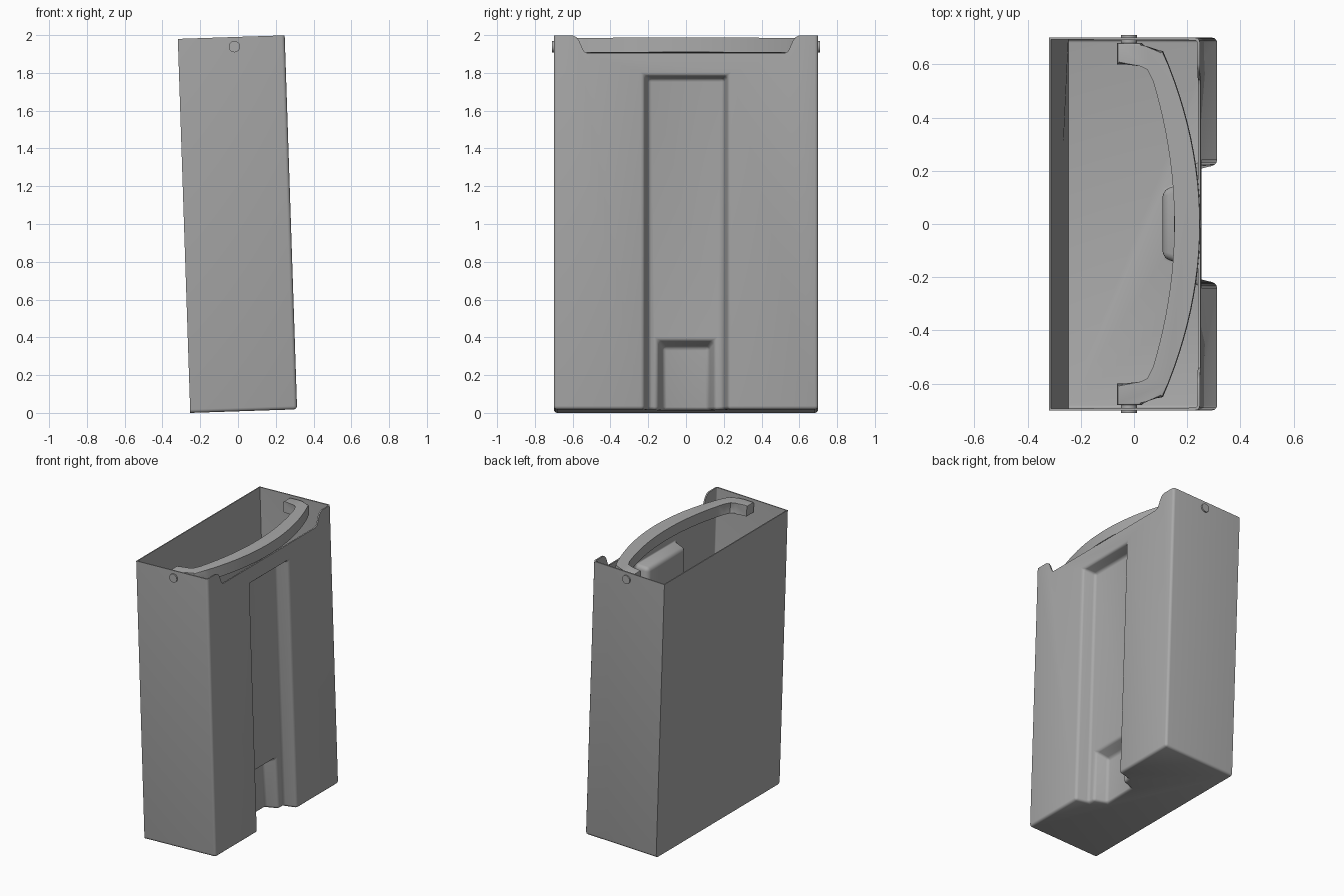
import bpy, bmesh, math
from mathutils import Matrix

if "Cube" in bpy.data.objects:
    bpy.data.objects.remove(bpy.data.objects["Cube"], do_unlink=True)

W, D, H = 0.283, 0.70, 1.981      # half width, half depth, height
TILT = Matrix.Translation((0.03, 0, 0.0094)) @ Matrix.Rotation(math.radians(-1.9), 4, 'Y')
SHIFT = 0.035                     # top of the bin leans back by this much

grey = bpy.data.materials.new("plain grey")
grey.use_nodes = True
grey.diffuse_color = (0.4, 0.4, 0.4, 1)
grey.node_tree.nodes["Principled BSDF"].inputs["Base Color"].default_value = (0.4, 0.4, 0.4, 1)


def make(name, bm):
    bmesh.ops.recalc_face_normals(bm, faces=bm.faces)
    me = bpy.data.meshes.new(name)
    bm.to_mesh(me)
    bm.free()
    me.materials.append(grey)
    ob = bpy.data.objects.new(name, me)
    bpy.context.collection.objects.link(ob)
    return ob


def activate(ob):
    bpy.ops.object.select_all(action='DESELECT')
    ob.select_set(True)
    bpy.context.view_layer.objects.active = ob


def loft(bm, a, b):
    """Closed solid between two matching outlines."""
    va, vb = [bm.verts.new(p) for p in a], [bm.verts.new(p) for p in b]
    bm.faces.new(va)
    bm.faces.new(vb[::-1])
    for i in range(len(va)):
        j = (i + 1) % len(va)
        bm.faces.new((va[i], vb[i], vb[j], va[j]))
    return bm


def drafted_block(x_in, x_out, y_in, y_out, z_in, z_out):
    """Cutter open at the bottom that narrows toward its inner end."""
    ring = lambda x, y, z: [(x, -y, -0.1), (x, y, -0.1), (x, y, z), (x, -y, z)]
    return loft(bmesh.new(), ring(x_in, y_in, z_in), ring(x_out, y_out, z_out))


def apply(ob, kind, **settings):
    activate(ob)
    mod = ob.modifiers.new(kind.title(), kind)
    for key, value in settings.items():
        setattr(mod, key, value)
    bpy.ops.object.modifier_apply(modifier=mod.name)


def cut(ob, bm):
    cutter = make("cutter", bm)
    cutter.hide_render = True
    apply(ob, 'BOOLEAN', object=cutter, operation='DIFFERENCE', solver='EXACT')
    bpy.data.objects.remove(cutter, do_unlink=True)


def finish(ob):
    ob.data.transform(TILT)
    activate(ob)
    bpy.ops.object.shade_smooth_by_angle(angle=math.radians(35))


# Bin body: box with a tall recess and a deeper pocket at its foot
bm = bmesh.new()
bmesh.ops.create_cube(bm, size=1, matrix=Matrix.Translation((0, 0, H / 2))
                      @ Matrix.Diagonal((2 * W, 2 * D, H, 1)))
body = make("bin_body", bm)
floor_x = W - 0.095
cut(body, drafted_block(floor_x, W + 0.01, 0.2, 0.225, 1.755, 1.77))
cut(body, drafted_block(floor_x - 0.09, floor_x + 0.01, 0.12, 0.155, 0.335, 0.375))

# Open the top and round the edges, keeping the flat side's uprights sharp
bm = bmesh.new()
bm.from_mesh(body.data)
bmesh.ops.remove_doubles(bm, verts=bm.verts, dist=0.0005)
top = [f for f in bm.faces if f.calc_center_median().z > H - 0.001]
bmesh.ops.delete(bm, geom=top, context='FACES')
edges = [e for e in bm.edges if len(e.link_faces) == 2
         and e.calc_face_angle() > 0.3
         and not all(v.co.x < 0.001 - W for v in e.verts)]
bmesh.ops.bevel(bm, geom=edges, offset=0.018, segments=3, profile=0.5,
                affect='EDGES', clamp_overlap=True)
bm.to_mesh(body.data)
bm.free()
apply(body, 'SOLIDIFY', thickness=0.01, offset=-1)

# Dip in the rim on the recessed side
half = [(0.60, H + 0.1), (0.60, H), (0.58, H - 0.01), (0.565, H - 0.03),
        (0.55, H - 0.065), (0.54, H - 0.085), (0.52, H - 0.095)]
dip = half + [(-y, z) for y, z in reversed(half)]
cut(body, loft(bmesh.new(), [(W - 0.06, y, z) for y, z in dip],
               [(W + 0.05, y, z) for y, z in dip]))
finish(body)


# Carry handle: bowed bar with square ends
def arc(x_end, x_mid, y_end, n=24):
    pts = []
    for i in range(n + 1):
        t = 1 - 2 * i / n
        pts.append((x_mid - (x_mid - x_end) * t * t, y_end * t))
    return pts


outer = [(-0.06, 0.68), (0.03, 0.68), (0.045, 0.66)] + arc(0.11, 0.25, 0.65)
outer += [(0.045, -0.66), (0.03, -0.68), (-0.06, -0.68)]
inner = [(-0.06, -0.60), (0.03, -0.60)] + arc(0.06, 0.155, 0.585)[::-1]
inner += [(0.03, 0.60), (-0.06, 0.60)]
outline = [(x + SHIFT - 0.003, y) for x, y in outer + inner]
bm = loft(bmesh.new(), [(x, y, 1.892) for x, y in outline],
          [(x, y, 1.97) for x, y in outline])
rims = [e for e in bm.edges if abs(e.verts[0].co.z - e.verts[1].co.z) < 0.001]
bmesh.ops.bevel(bm, geom=rims, offset=0.008, segments=2, profile=0.5,
                affect='EDGES', clamp_overlap=True)
finish(make("carry_handle", bm))

# Pivot pins through the side walls
for side, name in ((1, "pivot_pin_back"), (-1, "pivot_pin_front")):
    bm = bmesh.new()
    bmesh.ops.create_cone(bm, cap_ends=True, segments=24, radius1=0.03, radius2=0.03,
                          depth=0.05, matrix=Matrix.Translation((SHIFT - 0.02, side * 0.685, 1.93))
                          @ Matrix.Rotation(math.pi / 2, 4, 'X'))
    finish(make(name, bm))
